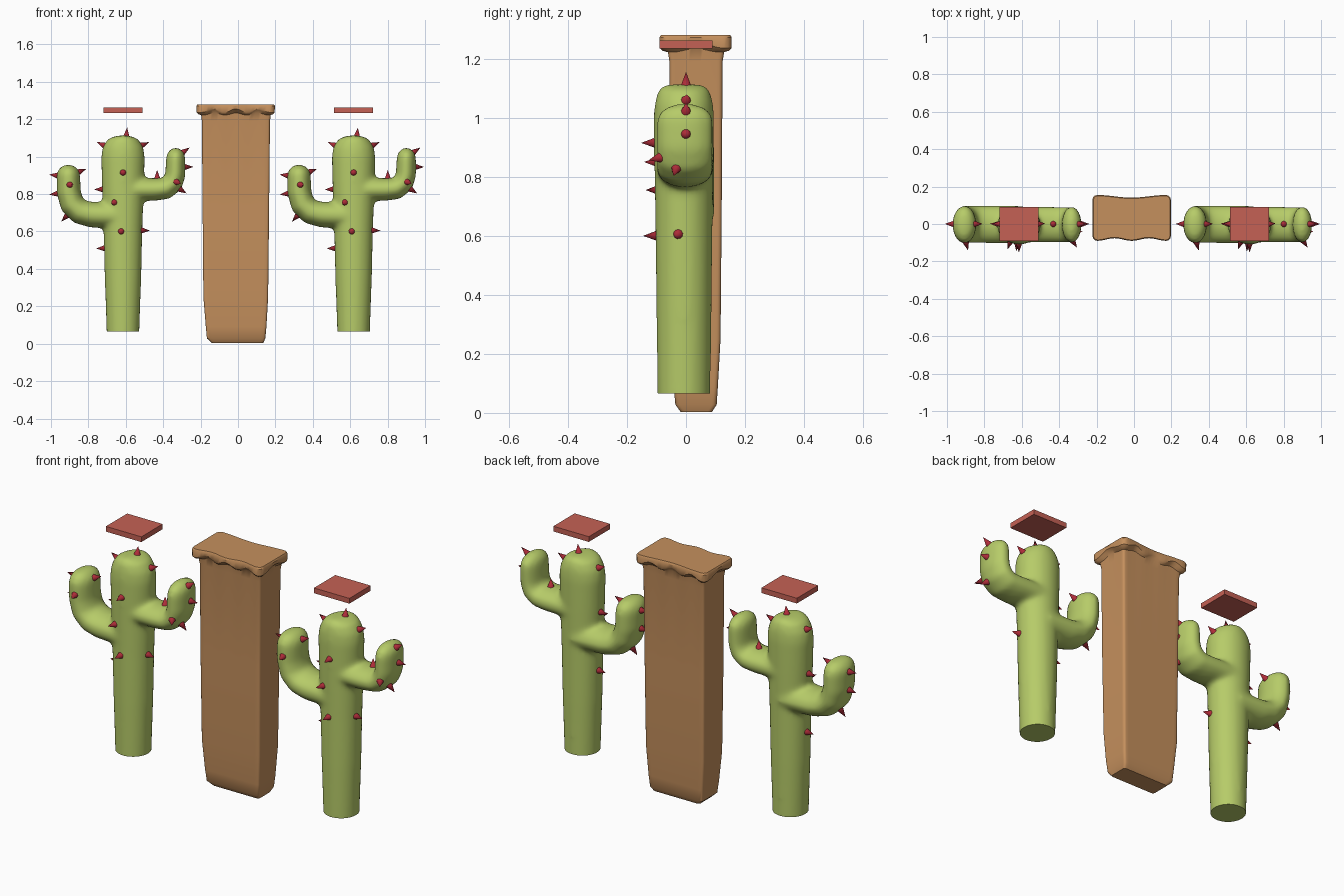
import bpy, bmesh, math
from mathutils import Vector

if "Cube" in bpy.data.objects:
    bpy.data.objects.remove(bpy.data.objects["Cube"])


def material(name, rgb):
    m = bpy.data.materials.new(name)
    m.diffuse_color = (*rgb, 1)
    m.use_nodes = True
    m.node_tree.nodes["Principled BSDF"].inputs["Base Color"].default_value = m.diffuse_color
    return m


GREEN = material("cactus_green", (0.47, 0.60, 0.14))
BROWN = material("wood_brown", (0.56, 0.28, 0.11))
CORAL = material("coral_red", (0.56, 0.12, 0.09))
THORN = material("thorn_red", (0.42, 0.025, 0.04))


def finish(name, bm, mat, angle=None):
    bmesh.ops.recalc_face_normals(bm, faces=bm.faces[:])
    me = bpy.data.meshes.new(name)
    bm.to_mesh(me)
    bm.free()
    me.materials.append(mat)
    ob = bpy.data.objects.new(name, me)
    bpy.context.collection.objects.link(ob)
    if angle:
        bpy.ops.object.select_all(action='DESELECT')
        ob.select_set(True)
        bpy.context.view_layer.objects.active = ob
        bpy.ops.object.shade_smooth_by_angle(angle=math.radians(angle))
    return ob


def loft(bm, rings):
    """Skin a list of closed point rings and cap both ends."""
    vs = [[bm.verts.new(p) for p in r] for r in rings]
    n = len(vs[0])
    for a, b in zip(vs, vs[1:]):
        for i in range(n):
            j = (i + 1) % n
            bm.faces.new((a[i], a[j], b[j], b[i]))
    bm.faces.new(vs[0][::-1])
    bm.faces.new(vs[-1])


def ellipse(c, u, v, n=32):
    return [c + u * math.cos(2 * math.pi * i / n) + v * math.sin(2 * math.pi * i / n)
            for i in range(n)]


def arm(bm, path, r, r_end, ry):
    """Oval tube along an xz path with a domed tip."""
    pts = [Vector((x, -0.003, z)) for x, z in path]
    rings = []
    for i, p in enumerate(pts):
        t = (pts[min(i + 1, len(pts) - 1)] - pts[max(i - 1, 0)]).normalized()
        k = r + (r_end - r) * i / (len(pts) - 1)
        rings.append(ellipse(p, Vector((t.z, 0, -t.x)) * k, Vector((0, ry, 0))))
    for a in (20, 40, 58, 73, 85):
        s, c = math.sin(math.radians(a)), math.cos(math.radians(a))
        rings.append(ellipse(pts[-1] + Vector((0, 0, 0.058 * s)),
                             Vector((r_end * c, 0, 0)), Vector((0, ry * c ** 0.8, 0))))
    loft(bm, rings)


# Approximate thorn positions around the cactus (snapped to its surface)
THORNS = [(.02, 0, 1.13), (-.10, 0, 1.06), (.10, 0, 1.06),
          (0, -.13, .915), (-.06, -.13, .755), (-.013, -.13, .6),
          (-.125, 0, .825), (.12, -.03, .605), (-.11, 0, .51),
          (-.36, 0, .90), (-.232, 0, .92), (-.37, 0, .80),
          (-.28, -.12, .85), (-.335, 0, .65),
          (.183, 0, .90), (.33, 0, 1.03), (.34, 0, .945),
          (.30, -.11, .86), (.33, -.04, .81)]


def cactus(side, cx):
    # Trunk and arms, fused by a voxel remesh
    bm = bmesh.new()
    profile = [(.087, .03), (.088, .065), (.098, .35), (.104, .6), (.113, .85), (.117, 1.0),
               (.109, 1.05), (.083, 1.093), (.045, 1.110), (.012, 1.113)]
    loft(bm, [ellipse(Vector((0, -.007, z)), Vector((r, 0, 0)),
                      Vector((0, .05 + .45 * r, 0))) for r, z in profile])
    arm(bm, [(0, .685), (-.17, .69), (-.23, .705), (-.272, .745), (-.29, .81), (-.292, .90)],
        .07, .063, .1)
    arm(bm, [(0, .825), (.17, .825), (.23, .83), (.265, .857), (.28, .9), (.282, .99)],
        .063, .052, .096)
    body = finish(side + "_cactus", bm, GREEN)
    mod = body.modifiers.new("fuse", 'REMESH')
    mod.mode, mod.voxel_size = 'VOXEL', .012
    mod = body.modifiers.new("soften", 'SMOOTH')
    mod.factor, mod.iterations = .5, 12
    deps = bpy.context.evaluated_depsgraph_get()
    bm = bmesh.new()
    bm.from_object(body, deps)
    bpy.data.objects.remove(body)
    # Flat cut at the foot
    bmesh.ops.bisect_plane(bm, geom=bm.verts[:] + bm.edges[:] + bm.faces[:],
                           plane_co=(0, 0, .065), plane_no=(0, 0, 1), clear_inner=True)
    rim = [e for e in bm.edges if e.is_boundary]
    bmesh.ops.holes_fill(bm, edges=rim, sides=0)
    body = finish(side + "_cactus_body", bm, GREEN, 50)

    # Thorns stand along the surface normal
    bpy.context.view_layer.update()
    bm = bmesh.new()
    for p in THORNS:
        ok, loc, nor, _ = body.closest_point_on_mesh(Vector(p))
        cone = bmesh.ops.create_cone(bm, cap_ends=True, segments=10,
                                     radius1=.019, radius2=0, depth=.052)
        q = Vector((0, 0, 1)).rotation_difference(nor)
        for v in cone["verts"]:
            v.co = q @ (v.co + Vector((0, 0, .018))) + loc
    thorns = finish(side + "_cactus_thorns", bm, THORN, 50)

    # Flat plate floating above the cactus
    bm = bmesh.new()
    bmesh.ops.create_cube(bm, size=1)
    for v in bm.verts:
        v.co = Vector((v.co.x * .21, v.co.y * .18, v.co.z * .028 + 1.248))
    plate = finish(side + "_plate", bm, CORAL)
    for ob in (body, thorns, plate):
        ob.location.x = cx


cactus("left", -.615)
cactus("right", .618)


def board_ring(x0, x1, y0, y1, z, c=.012, wave_y=0, wave_z=0):
    """Rounded rectangle with optional ripples sideways and in height."""
    n, out = 20, []
    corners = [(x0, y0, 180), (x1, y0, 270), (x1, y1, 0), (x0, y1, 90)]
    for k, (x, y, a0) in enumerate(corners):
        ox = x + c if x == x0 else x - c
        oy = y + c if y == y0 else y - c
        arc = [Vector((ox + c * math.cos(math.radians(a0 + d)),
                       oy + c * math.sin(math.radians(a0 + d)), z)) for d in (0, 30, 60, 90)]
        out += arc
        nx, ny, na = corners[(k + 1) % 4]
        ex = nx + c if nx == x0 else nx - c
        ey = ny + c if ny == y0 else ny - c
        end = Vector((ex + c * math.cos(math.radians(na)),
                      ey + c * math.sin(math.radians(na)), z))
        waves = 3 if k % 2 == 0 else 1
        for i in range(1, n):
            p = arc[-1].lerp(end, i / n)
            w = .5 - .5 * math.cos(2 * math.pi * waves * i / n)
            p.z += wave_z * w
            if k == 0:
                p.y += wave_y * (.5 - .5 * math.cos(4 * math.pi * i / n))
            elif k == 2:
                p.y -= wave_y * (.5 - .5 * math.cos(2 * math.pi * i / n))
            out.append(p)
    return out


# Tapered wooden post with a rippled, overhanging cap
bm = bmesh.new()
loft(bm, [
    board_ring(-.14, .135, -.018, .088, .003),
    board_ring(-.166, .146, -.036, .104, .028),
    board_ring(-.172, .152, -.042, .108, .09),
    board_ring(-.185, .161, -.05, .117, .25),
    board_ring(-.189, .166, -.055, .121, .7),
    board_ring(-.193, .171, -.056, .124, 1.19),
    board_ring(-.197, .175, -.061, .129, 1.222, wave_z=.012),
    board_ring(-.212, .187, -.08, .145, 1.227, .02, .01, .022),
    board_ring(-.221, .196, -.089, .154, 1.236, .025, .014, .02),
    board_ring(-.222, .197, -.09, .155, 1.272, .025, .014),
    board_ring(-.217, .192, -.085, .15, 1.28, .022, .014),
])
finish("wooden_post", bm, BROWN, 35)
